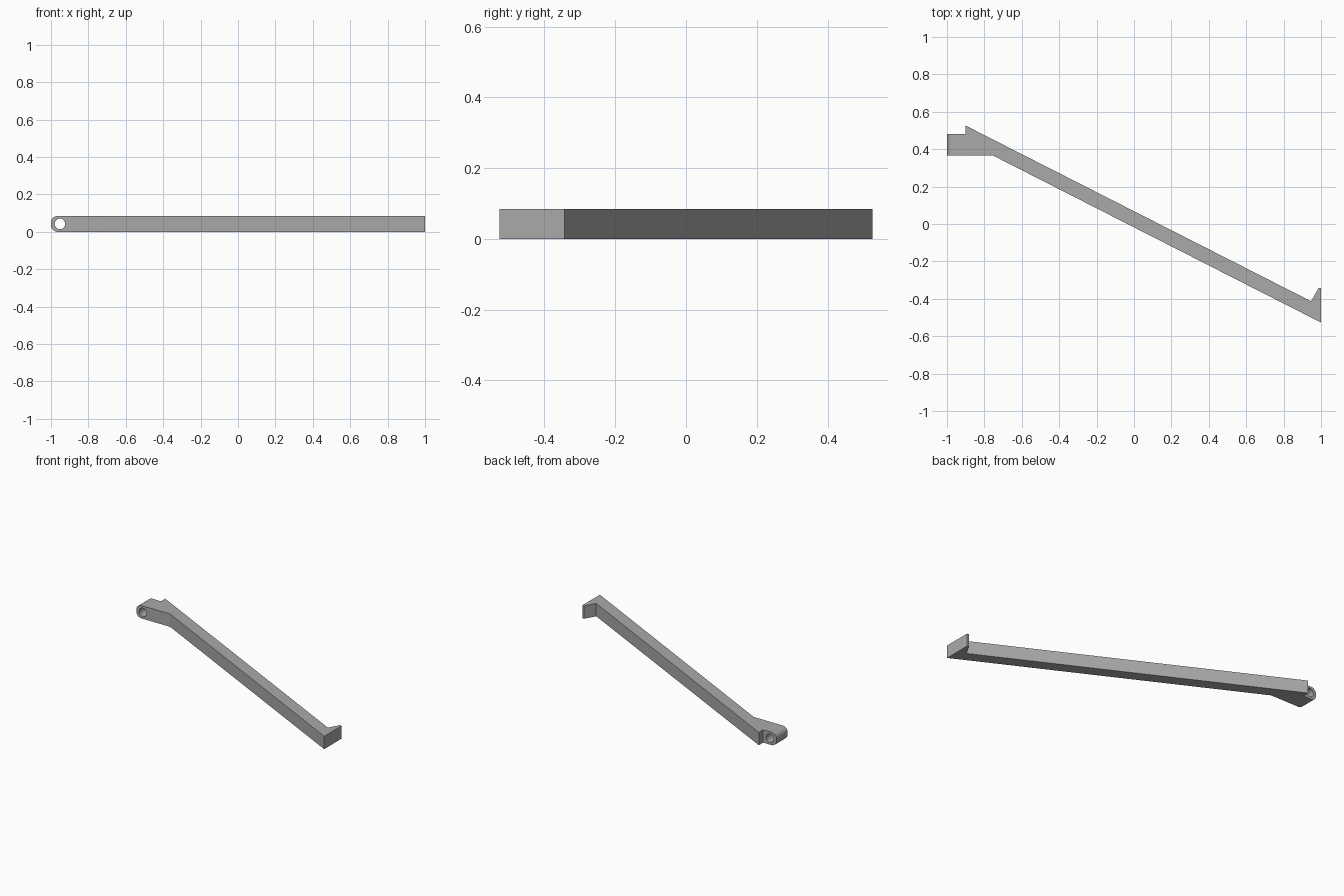
import bpy, bmesh, math
from mathutils import Matrix

cube = bpy.data.objects.get("Cube")
if cube:
    bpy.data.objects.remove(cube, do_unlink=True)

HEIGHT = 0.085
END_RADIUS = 0.036
HOLE_RADIUS = 0.028

grey = bpy.data.materials.new("plain grey")
grey.use_nodes = True
colour = (0.4, 0.4, 0.4, 1)
grey.diffuse_color = colour
grey.node_tree.nodes["Principled BSDF"].inputs["Base Color"].default_value = colour


def finish(bm, name):
    bmesh.ops.recalc_face_normals(bm, faces=bm.faces)
    mesh = bpy.data.meshes.new(name)
    bm.to_mesh(mesh)
    bm.free()
    mesh.materials.append(grey)
    obj = bpy.data.objects.new(name, mesh)
    bpy.context.collection.objects.link(obj)
    return obj


# Slanted arm with pivot lug on the right and hooked tip on the left
outline = [(-1, 0.365), (-0.752, 0.365), (1, -0.527), (1, -0.343),
           (0.986, -0.343), (0.947, -0.413), (-0.902, 0.527),
           (-0.902, 0.482), (-1, 0.482)]
bm = bmesh.new()
base = bm.faces.new([bm.verts.new((x, y, 0)) for x, y in outline])
top = bmesh.ops.extrude_face_region(bm, geom=[base])["geom"]
bmesh.ops.translate(bm, vec=(0, 0, HEIGHT),
                    verts=[v for v in top if isinstance(v, bmesh.types.BMVert)])

# Rounded lug end
end_edges = [e for e in bm.edges
             if all(v.co.x < -0.99 for v in e.verts)
             and abs(e.verts[0].co.z - e.verts[1].co.z) < 0.001]
bmesh.ops.bevel(bm, geom=end_edges, offset=END_RADIUS, segments=10,
                profile=0.5, affect='EDGES')
arm = finish(bm, "arm")

# Pivot hole through the lug
bm = bmesh.new()
place = Matrix.Translation((-0.952, 0.42, HEIGHT / 2)) @ Matrix.Rotation(math.pi / 2, 4, 'X')
bmesh.ops.create_cone(bm, cap_ends=True, segments=40, radius1=HOLE_RADIUS,
                      radius2=HOLE_RADIUS, depth=0.3, matrix=place)
cutter = finish(bm, "pivot_hole_cutter")
cutter.hide_render = True

bpy.context.view_layer.objects.active = arm
arm.select_set(True)
cutter.select_set(False)
cut = arm.modifiers.new("pivot hole", 'BOOLEAN')
cut.operation = 'DIFFERENCE'
cut.solver = 'EXACT'
cut.object = cutter
bpy.ops.object.modifier_apply(modifier=cut.name)
bpy.data.objects.remove(cutter, do_unlink=True)
bpy.ops.object.shade_smooth_by_angle(angle=math.radians(25))
